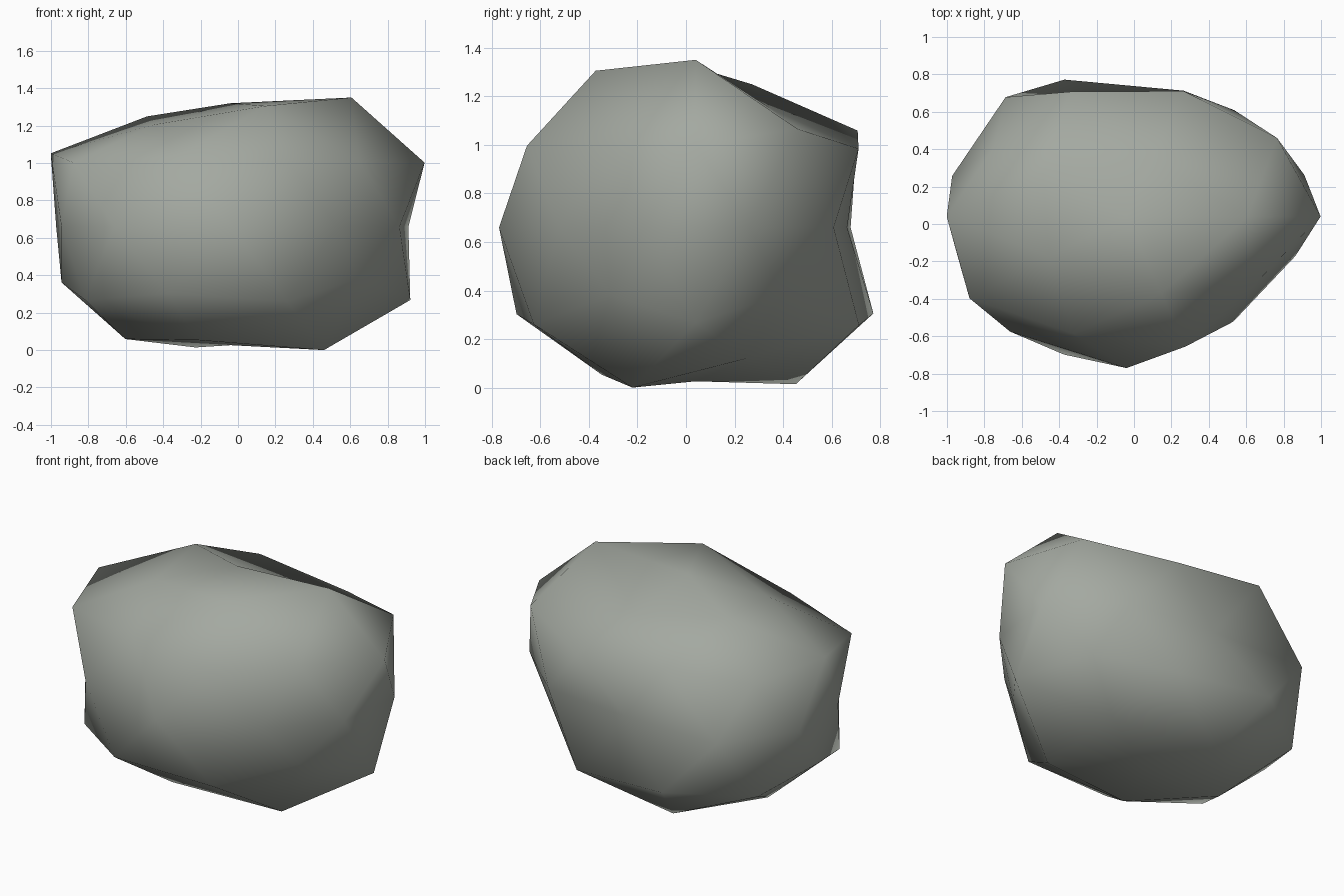
import bpy
import bmesh
import math
from mathutils import Vector

# Remove the default object
default = bpy.data.objects.get("Cube")
if default:
    bpy.data.objects.remove(default, do_unlink=True)


def make_material(name, colour):
    material = bpy.data.materials.new(name)
    material.use_nodes = True
    material.diffuse_color = colour
    material.node_tree.nodes["Principled BSDF"].inputs["Base Color"].default_value = colour
    return material


def ring_order(vert):
    """Sort key: rings from top to bottom, then counter-clockwise from +x."""
    azimuth = (math.atan2(vert.co.y, vert.co.x) + 0.01) % math.tau
    return (-round(vert.co.z, 2), azimuth)


# Boulder proportions: a squashed sphere around an off-centre core
CORE = Vector((-0.04, 0.04, 0.66))
SQUASH = Vector((1.0, 0.717, 0.66))

# Bulge of each ring of the sphere, in percent, from the crown to the underside
BULGES = [
    [100],                                              # crown
    [123, 87, 105, 97, 115],                            # upper slope
    [117, 115, 113, 108, 100],                          # shoulder
    [116, 110, 98, 116, 114],                           # upper wall
    [100, 98, 87, 110, 98, 95, 106, 113, 97, 95],       # waist
    [94, 120, 101, 121, 94],                            # lower wall
    [113, 116, 112, 113, 115],                          # lower shoulder
    [96, 115, 107, 108, 117.5],                         # lower slope
    [96],                                               # underside
]

# Boulder: an icosphere pushed in and out vertex by vertex
bm = bmesh.new()
bmesh.ops.create_icosphere(bm, subdivisions=2, radius=1.0)
bulges = [percent / 100 for ring in BULGES for percent in ring]
for vert, bulge in zip(sorted(bm.verts, key=ring_order), bulges):
    vert.co = CORE + vert.co.normalized() * SQUASH * bulge

# Rest the lowest point on the ground
lowest = min(vert.co.z for vert in bm.verts)
bmesh.ops.translate(bm, verts=bm.verts, vec=(0, 0, -lowest))
for face in bm.faces:
    face.smooth = True

mesh = bpy.data.meshes.new("boulder")
bm.to_mesh(mesh)
bm.free()
mesh.materials.append(make_material("stone grey", (0.37, 0.395, 0.355, 1.0)))
boulder = bpy.data.objects.new("boulder", mesh)
bpy.context.collection.objects.link(boulder)
